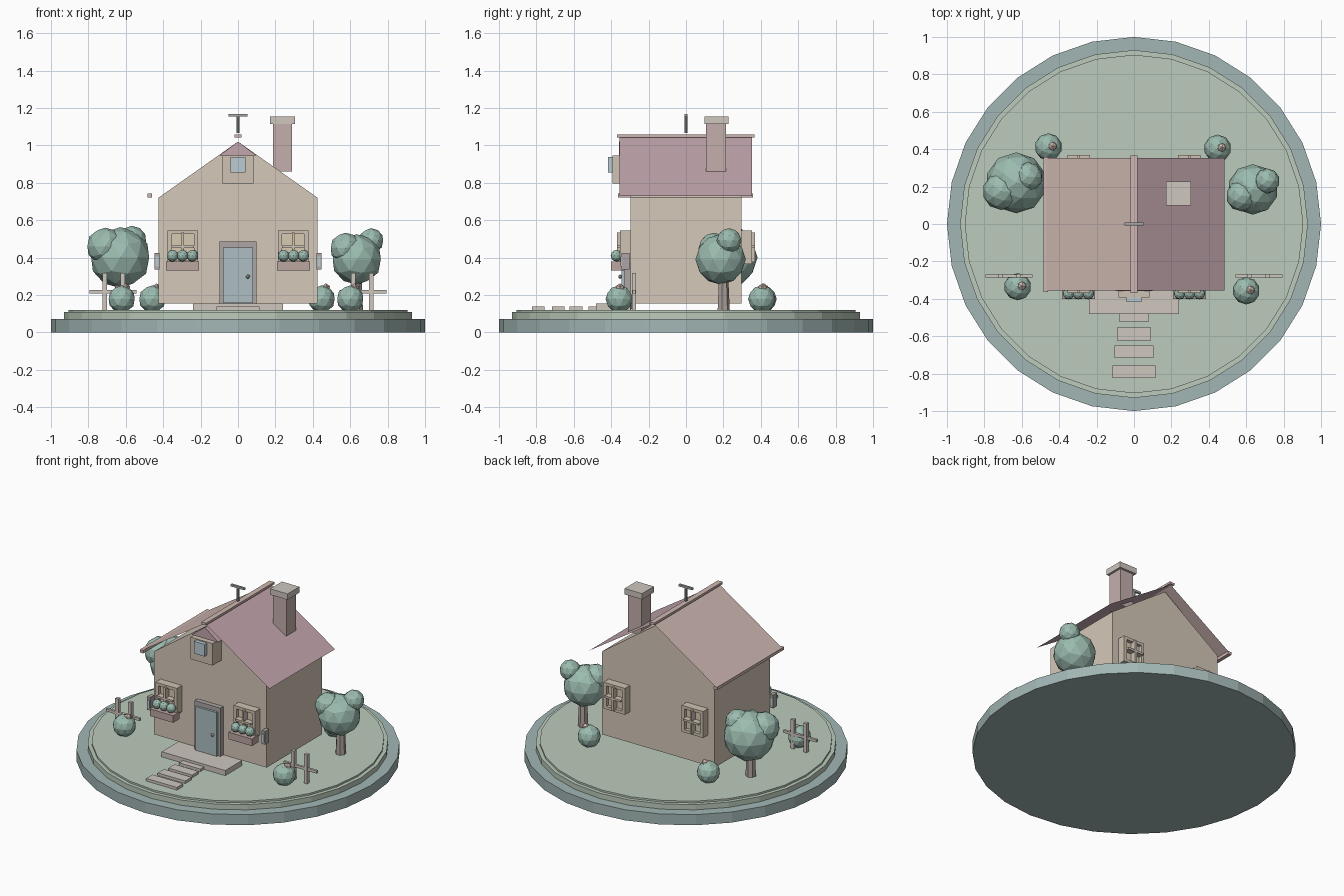
import bpy, math

if "Cube" in bpy.data.objects:
    bpy.data.objects.remove(bpy.data.objects["Cube"])

MATS = {}
COLORS = {
    "rim": (0.36, 0.47, 0.46), "grass": (0.50, 0.60, 0.50), "wall": (0.66, 0.58, 0.48),
    "roof": (0.54, 0.38, 0.42), "tile": (0.62, 0.47, 0.44), "stone": (0.62, 0.57, 0.52),
    "brick": (0.55, 0.43, 0.41), "door": (0.42, 0.52, 0.54), "frame": (0.42, 0.38, 0.38),
    "trim": (0.62, 0.54, 0.45), "pane": (0.68, 0.60, 0.45), "box": (0.50, 0.38, 0.35),
    "leaf": (0.33, 0.50, 0.43), "bark": (0.42, 0.36, 0.33), "flower": (0.66, 0.52, 0.46),
    "metal": (0.40, 0.40, 0.42), "glass": (0.50, 0.60, 0.65),
}


def finish(o, name, color):
    o.name = name
    if color not in MATS:
        MATS[color] = bpy.data.materials.new(color)
        MATS[color].diffuse_color = (*COLORS[color], 1)
    o.data.materials.append(MATS[color])
    return o


def mesh(name, verts, faces, color):
    me = bpy.data.meshes.new(name)
    me.from_pydata(verts, [], faces)
    o = bpy.data.objects.new(name, me)
    bpy.context.collection.objects.link(o)
    return finish(o, name, color)


def box(name, x, y, z, color):
    """Box from (min, max) pairs on each axis."""
    v = [(a, b, c) for a in x for b in y for c in z]
    f = [(0, 1, 3, 2), (4, 6, 7, 5), (0, 4, 5, 1), (2, 3, 7, 6), (0, 2, 6, 4), (1, 5, 7, 3)]
    return mesh(name, v, f, color)


def prism(name, profile, y0, y1, color):
    """Extrude an xz profile (counter-clockwise seen from the front) along y."""
    n = len(profile)
    v = [(x, y, z) for y in (y0, y1) for x, z in profile]
    f = [tuple(range(n)), tuple(range(2 * n - 1, n - 1, -1))]
    f += [(i, i + n, (i + 1) % n + n, (i + 1) % n) for i in range(n)]
    return mesh(name, v, f, color)


def cyl(name, r, x, y, z0, z1, sides, color, r2=None):
    bpy.ops.mesh.primitive_cone_add(vertices=sides, radius1=r, radius2=r if r2 is None else r2,
                                    depth=z1 - z0, location=(x, y, (z0 + z1) / 2))
    return finish(bpy.context.object, name, color)


def ball(name, r, loc, color, sub=2):
    bpy.ops.mesh.primitive_ico_sphere_add(subdivisions=sub, radius=r, location=loc)
    return finish(bpy.context.object, name, color)


def around(c, h):
    return (c - h, c + h)


# Round island
cyl("island_rim", 1.0, 0, 0, 0, 0.072, 28, "rim")
cyl("island_ledge", 0.93, 0, 0, 0.072, 0.108, 28, "grass")
cyl("island_lawn", 0.905, 0, 0, 0.108, 0.12, 28, "grass")

# House body with gables
prism("house_walls", [(-0.425, 0.155), (0.425, 0.155), (0.425, 0.72), (0, 1.02), (-0.425, 0.72)],
      -0.298, 0.298, "wall")

# Thin roof sheets, ridge cap and left gutter
for s, side, col in ((1, "right", "roof"), (-1, "left", "tile")):
    quad = [(0, -0.355, 1.045), (s * 0.485, -0.355, 0.73), (s * 0.485, 0.353, 0.73), (0, 0.353, 1.045)]
    mesh("roof_" + side, quad, [(0, 1, 2, 3) if s > 0 else (3, 2, 1, 0)], col)
box("ridge_cap", (-0.018, 0.018), (-0.37, 0.366), (1.043, 1.058), "tile")
box("gutter", (-0.485, -0.46), (-0.364, 0.358), (0.722, 0.742), "tile")

# Attic window bay
box("attic_bay", (-0.083, 0.083), (-0.392, -0.29), (0.795, 0.945), "trim")
prism("attic_bay_roof", [(-0.1, 0.945), (0.1, 0.945), (0, 1.02)], -0.357, -0.24, "roof")
box("attic_window", (-0.04, 0.04), (-0.418, -0.39), (0.855, 0.938), "glass")

# Chimney
box("chimney", (0.187, 0.289), (0.108, 0.213), (0.86, 1.12), "brick")
box("chimney_cap", (0.172, 0.304), (0.1, 0.228), (1.115, 1.155), "stone")

# Aerial
cyl("aerial_pole", 0.008, 0, 0, 1.065, 1.155, 8, "metal")
box("aerial_bar", (-0.05, 0.05), (-0.007, 0.007), (1.153, 1.167), "metal")

# Door
box("door_frame", (-0.098, 0.098), (-0.33, -0.295), (0.155, 0.485), "frame")
box("door", (-0.08, 0.08), (-0.345, -0.32), (0.157, 0.455), "door")
ball("door_knob", 0.012, (0.053, -0.352, 0.298), "stone", 1)

# Doorstep and path
box("doorstep", (-0.24, 0.24), (-0.48, -0.298), (0.12, 0.155), "stone")
for i, (yc, w) in enumerate(((-0.487, 0.08), (-0.588, 0.09), (-0.683, 0.104), (-0.79, 0.116))):
    box(f"path_stone_{i}", (-w, w), around(yc, 0.034), (0.118, 0.138), "stone")

# Windows on front and back
for fy, face in ((-1, "front"), (1, "back")):
    for s, side in ((-1, "left"), (1, "right")):
        n, c = f"window_{face}_{side}", s * 0.295

        def depth(a, b):
            return tuple(sorted((fy * a, fy * b)))
        for e in (-1, 1):
            box(n + "_jamb", around(c + e * 0.07, 0.011), depth(0.29, 0.353), (0.365, 0.545), "trim")
            box(n + "_rail", around(c, 0.06), depth(0.29, 0.353), around(0.455 + e * 0.08, 0.01), "trim")
        box(n + "_pane", around(c, 0.06), depth(0.29, 0.33), (0.373, 0.537), "pane")
        box(n + "_mullion", around(c, 0.007), depth(0.325, 0.37), (0.375, 0.535), "trim")
        box(n + "_crossbar", around(c, 0.06), depth(0.325, 0.37), around(0.457, 0.007), "trim")

for s, side in ((-1, "left"), (1, "right")):
    # Flower boxes and wall lanterns
    c = s * 0.297
    box("flower_box_" + side, around(c, 0.088), (-0.4, -0.33), (0.33, 0.378), "box")
    for i in (-1, 0, 1):
        ball("box_plant_" + side, 0.031, (c + i * 0.053, -0.372, 0.41), "leaf")
    box("lantern_" + side, around(s * 0.433, 0.013), (-0.345, -0.302), (0.335, 0.425), "frame")
    box("lantern_glass_" + side, around(s * 0.433, 0.009), (-0.35, -0.3), (0.352, 0.405), "glass")
    # Fence pieces
    for x in (0.615, 0.712):
        box("fence_post_" + side, around(s * x, 0.012), (-0.29, -0.266), (0.12, 0.318), "stone")
    box("fence_rail_" + side, around(s * 0.668, 0.126), (-0.286, -0.27), (0.208, 0.226), "stone")

# Trees
TREES = {
    "left": [(-0.63, 0.22, 0.40, 0.163), (-0.71, 0.175, 0.46, 0.1), (-0.568, 0.252, 0.49, 0.08)],
    "right": [(0.635, 0.185, 0.39, 0.135), (0.712, 0.23, 0.49, 0.067), (0.575, 0.15, 0.45, 0.083)],
}
for side, crowns in TREES.items():
    x = crowns[0][0]
    cyl("trunk_" + side, 0.034, x, 0.2, 0.12, 0.34, 7, "bark", 0.024)
    for cx, cy, cz, r in crowns:
        ball("crown_" + side, r, (cx, cy, cz), "leaf")

# Bushes with a flower on top
for i, (x, y) in enumerate(((-0.622, -0.335), (-0.458, 0.412), (0.447, 0.405), (0.6, -0.357))):
    ball(f"bush_{i}", 0.073, (x, y, 0.178), "leaf")
    ball(f"bush_flower_{i}", 0.026, (x + 0.022, y + 0.004, 0.236), "flower", 1)

for m in bpy.data.materials:
    if m.users and not m.is_grease_pencil:
        m.use_nodes = True
        m.node_tree.nodes["Principled BSDF"].inputs["Base Color"].default_value = m.diffuse_color
